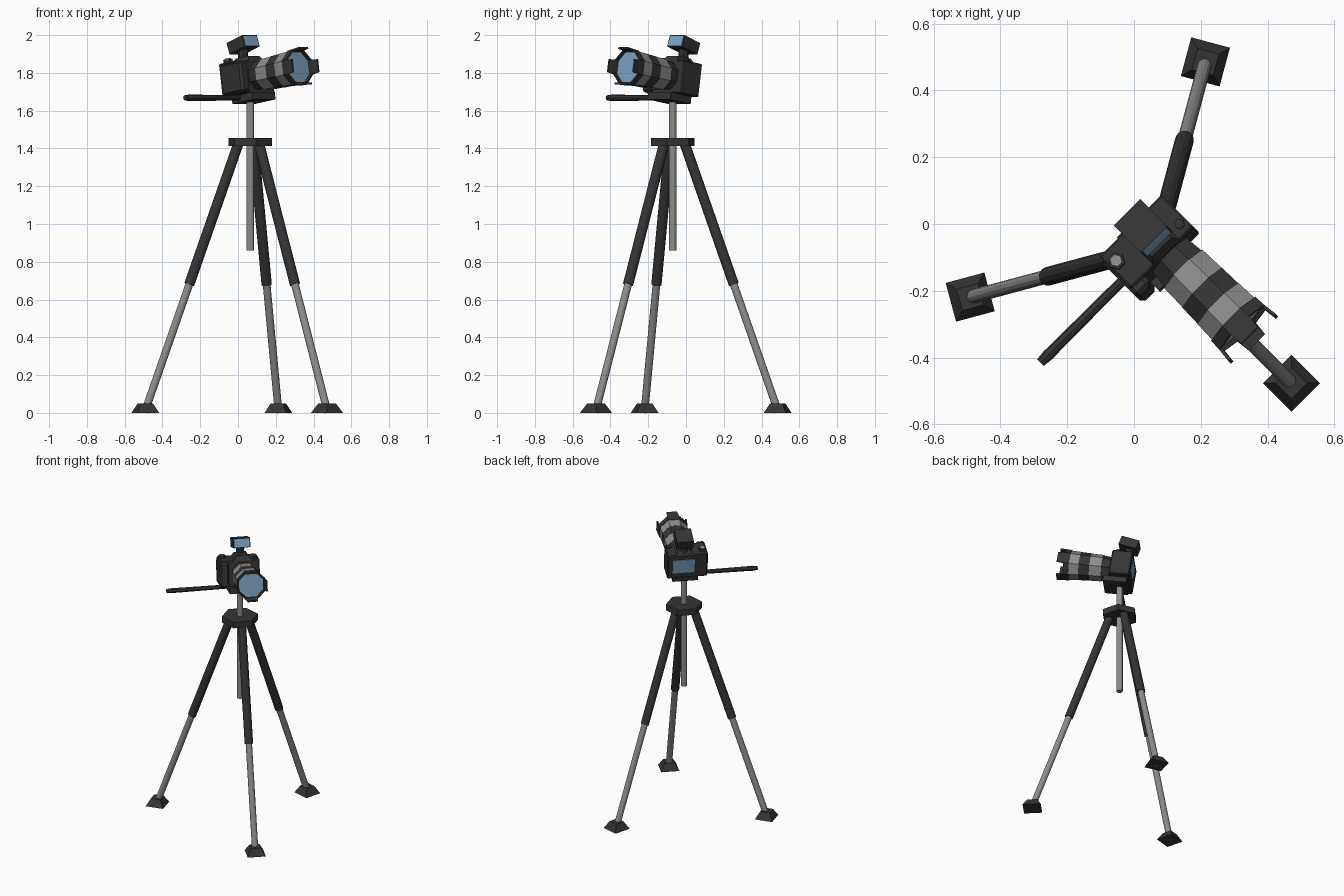
import bpy, bmesh
from math import radians, cos, sin, pi, tau
from mathutils import Matrix, Vector

if "Cube" in bpy.data.objects:
    bpy.data.objects.remove(bpy.data.objects["Cube"])


def material(name, rgb):
    m = bpy.data.materials.new(name)
    m.use_nodes = True
    m.diffuse_color = (*rgb, 1)
    node = next(n for n in m.node_tree.nodes if n.type == 'BSDF_PRINCIPLED')
    node.inputs["Base Color"].default_value = (*rgb, 1)
    node.inputs["Roughness"].default_value = 0.7
    return m


DARK = material("charcoal", (0.035, 0.035, 0.035))
GRAY = material("metal gray", (0.27, 0.27, 0.27))
BLUE = material("glass blue", (0.21, 0.37, 0.55))


def finish(name, bm, mat, matrix):
    bmesh.ops.recalc_face_normals(bm, faces=bm.faces)
    mesh = bpy.data.meshes.new(name)
    bm.to_mesh(mesh)
    bm.free()
    mesh.materials.append(mat)
    ob = bpy.data.objects.new(name, mesh)
    ob.matrix_world = matrix
    bpy.context.collection.objects.link(ob)
    return ob


def box(name, mat, matrix, x, y, z, top=1.0, bevel=0):
    """Box from (min, max) ranges; top scales the upper face."""
    bm = bmesh.new()
    bmesh.ops.create_cube(bm, size=1)
    for v in bm.verts:
        k = top if v.co.z > 0 else 1
        v.co = [(a + b) / 2 + c * (b - a) * s
                for (a, b), c, s in zip((x, y, z), v.co, (k, k, 1))]
    if bevel:
        bmesh.ops.bevel(bm, geom=bm.edges[:], offset=bevel, segments=1, affect='EDGES')
    return finish(name, bm, mat, matrix)


def rod(name, mat, matrix, start, end, r1, r2=None, sides=12, turn=0.0):
    """Cylinder or cone between two points."""
    a, b = Vector(start), Vector(end)
    bm = bmesh.new()
    bmesh.ops.create_cone(bm, cap_ends=True, segments=sides, radius1=r1,
                          radius2=r1 if r2 is None else r2, depth=(b - a).length)
    aim = (b - a).to_track_quat('Z', 'Y').to_matrix().to_4x4()
    bm.transform(Matrix.Translation((a + b) / 2) @ aim @ Matrix.Rotation(turn, 4, 'Z'))
    return finish(name, bm, mat, matrix)


def pitched(base, x, z, degrees):
    return base @ Matrix.Translation((x, 0, z)) @ Matrix.Rotation(radians(-degrees), 4, 'Y')


# Local frame on the column: +X is the aiming direction, +Y the camera's left
BASE = Matrix.Translation((0.065, -0.07, 0)) @ Matrix.Rotation(radians(-45), 4, 'Z')

# Tripod: column, hub and three legs
rod("center_column", GRAY, BASE, (0, 0, 0.86), (0, 0, 1.67), 0.021)
rod("hub", DARK, BASE, (0, 0, 1.412), (0, 0, 1.455), 0.12, sides=6)


def leg_point(z):
    return (0.58 - 0.361 * z, 0, z)


for i, side in enumerate(("front", "left", "right")):
    m = BASE @ Matrix.Rotation(i * tau / 3, 4, 'Z')
    rod(side + "_upper_leg", DARK, m, leg_point(0.68), leg_point(1.43), 0.028)
    rod(side + "_lower_leg", GRAY, m, leg_point(0.005), leg_point(0.72), 0.021)
    box(side + "_foot", DARK, m, (0.515, 0.635), (-0.06, 0.06), (0, 0.05), top=0.55)

# Pan handle
rod("pan_handle", DARK, BASE, (0, -0.05, 1.668), (0, -0.46, 1.668), 0.014, 0.017, 8)
rod("handle_tip", DARK, BASE, (0, -0.45, 1.668), (0, -0.488, 1.668), 0.018, 0.014, 8)

# Camera body, tilted up
HEAD = pitched(BASE, 0, 1.775, 9)
box("mount_plate", DARK, HEAD, (-0.07, 0.085), (-0.085, 0.085), (-0.13, -0.09))
box("camera_body", DARK, HEAD, (-0.088, 0.05), (-0.14, 0.124), (-0.092, 0.086), bevel=0.006)
box("grip", DARK, HEAD, (-0.08, 0.08), (-0.146, -0.085), (-0.088, 0.08), bevel=0.012)
box("viewfinder_hump", DARK, HEAD, (-0.085, 0.05), (-0.045, 0.07), (0.08, 0.112), top=0.7)
box("back_screen", BLUE, HEAD, (-0.092, -0.086), (-0.055, 0.09), (-0.05, 0.05))
rod("shutter_dial", DARK, HEAD, (-0.04, -0.112, 0.08), (-0.04, -0.112, 0.102), 0.026, sides=6)
rod("shutter_button", GRAY, HEAD, (-0.04, -0.112, 0.1), (-0.04, -0.112, 0.108), 0.019, sides=6)
rod("mode_dial", DARK, HEAD, (0.015, 0.1, 0.08), (0.015, 0.1, 0.096), 0.016, sides=6)

# Lens barrel in alternating bands
LENS = HEAD @ Matrix.Translation((0, 0.013, 0))
HALF = pi / 8
bands = [("lens_base", DARK, 0.03, 0.11, 0.076, 0.084),
         ("rear_lens_ring", GRAY, 0.11, 0.19, 0.088, 0.09),
         ("focus_ring", DARK, 0.19, 0.26, 0.091, 0.093),
         ("front_lens_ring", GRAY, 0.26, 0.33, 0.094, 0.097),
         ("lens_front", DARK, 0.33, 0.345, 0.098, 0.099)]
for name, mat, x1, x2, r1, r2 in bands:
    rod(name, mat, LENS, (x1, 0, 0), (x2, 0, 0), r1, r2, 8, HALF)
rod("lens_glass", BLUE, LENS, (0.343, 0, 0), (0.35, 0, 0), 0.086, sides=8, turn=HALF)

# Petal hood: long panels above, below and at the sides, short ones between
bm = bmesh.new()
for i in range(8):
    a, b = i * tau / 8 - HALF, i * tau / 8 + HALF
    rims = [(0.325, 0.101, 0), (0.362, 0.103, 0)]
    if i % 2 == 0:
        rims.append((0.405, 0.106, 0.06))
    rows = [[bm.verts.new((x, r * cos(t), r * sin(t))) for t in (a + n, b - n)]
            for x, r, n in rims]
    for (p, q), (s, t) in zip(rows, rows[1:]):
        bm.faces.new((p, q, t, s))
bmesh.ops.remove_doubles(bm, verts=bm.verts, dist=0.0005)
hood = finish("lens_hood", bm, DARK, LENS)
shell = hood.modifiers.new("thickness", 'SOLIDIFY')
shell.thickness = 0.01
shell.offset = -1

# Flash head on a short post
rod("flash_post", DARK, BASE, (-0.07, 0.013, 1.85), (-0.065, 0.013, 1.93), 0.027, sides=8)
FLASH = pitched(BASE, -0.0675, 1.949, 20)
box("flash_head", DARK, FLASH, (-0.061, 0.061), (-0.042, 0.07), (-0.0315, 0.0315))
box("flash_window", BLUE, FLASH, (0.058, 0.063), (-0.036, 0.064), (-0.027, 0.027))
